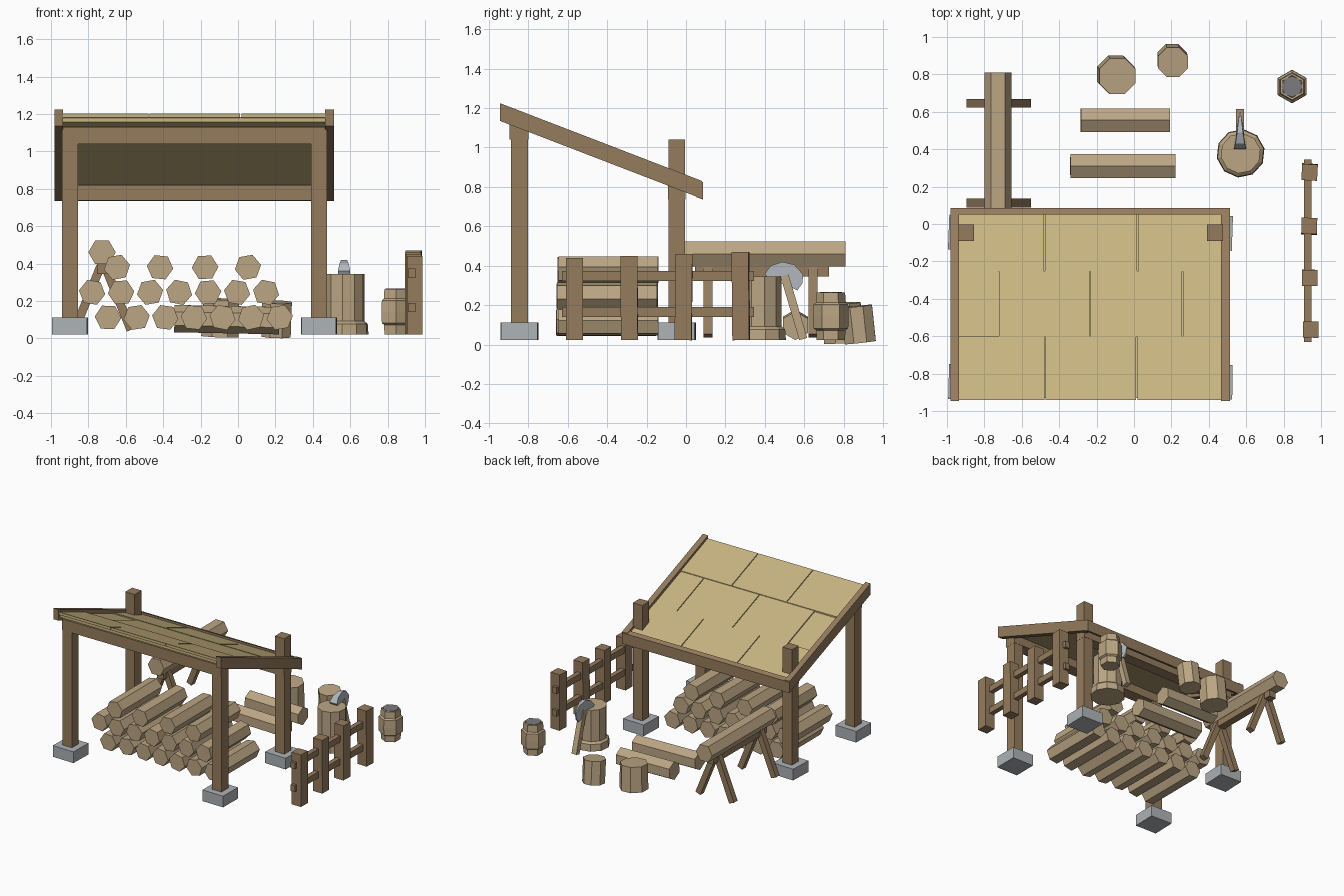
import bpy, bmesh, math, random
from mathutils import Vector, Matrix, Euler

if "Cube" in bpy.data.objects:
    bpy.data.objects.remove(bpy.data.objects["Cube"])

random.seed(4)


def material(name, col):
    m = bpy.data.materials.new(name)
    m.diffuse_color = (*col, 1)
    m.use_nodes = True
    m.node_tree.nodes["Principled BSDF"].inputs["Base Color"].default_value = m.diffuse_color
    return m


WOOD = material("brown_wood", (0.30, 0.20, 0.11))
LOG = material("log_wood", (0.50, 0.38, 0.23))
ROOF = material("roof_board", (0.58, 0.46, 0.22))
STONE = material("stone", (0.42, 0.45, 0.47))
STEEL = material("steel", (0.45, 0.49, 0.53))
DARK = material("dark_grey", (0.20, 0.20, 0.21))


def finish(name, bm, mat, mtx=Matrix()):
    bmesh.ops.recalc_face_normals(bm, faces=bm.faces[:])
    me = bpy.data.meshes.new(name)
    bm.to_mesh(me)
    bm.free()
    me.materials.append(mat)
    ob = bpy.data.objects.new(name, me)
    ob.matrix_world = mtx
    bpy.context.collection.objects.link(ob)
    return ob


def box(name, x, y, z, mat, rot=(0, 0, 0)):
    """Box from (min, max) pairs, turned about its own centre."""
    bm = bmesh.new()
    bmesh.ops.create_cube(bm, size=1)
    bmesh.ops.scale(bm, vec=(x[1] - x[0], y[1] - y[0], z[1] - z[0]), verts=bm.verts[:])
    c = Vector((sum(x) / 2, sum(y) / 2, sum(z) / 2))
    return finish(name, bm, mat, Matrix.Translation(c) @ Euler(rot).to_matrix().to_4x4())


def turned(name, profile, n, mat, loc, rot=(0, 0, 0), phase=0.0):
    """Faceted round part from (radius, height) rings, capped both ends."""
    bm = bmesh.new()
    rings = [[bm.verts.new((r * math.cos(phase + i * math.tau / n),
                            r * math.sin(phase + i * math.tau / n), h)) for i in range(n)]
             for r, h in profile]
    for a, b in zip(rings, rings[1:]):
        for i in range(n):
            j = (i + 1) % n
            bm.faces.new((a[i], a[j], b[j], b[i]))
    bm.faces.new(rings[0])
    bm.faces.new(rings[-1])
    return finish(name, bm, mat, Matrix.Translation(loc) @ Euler(rot).to_matrix().to_4x4())


def roof_z(y):
    return 1.225 - 0.385 * (y + 0.945)


def slab(name, x, y, drop, thick, mat):
    """Sloping board following the roof pitch, with plumb-cut ends."""
    bm = bmesh.new()
    sides = []
    for xx in x:
        sides.append([bm.verts.new((xx, yy, roof_z(yy) - d)) for yy, d in
                      ((y[0], drop), (y[1], drop), (y[1], drop + thick), (y[0], drop + thick))])
    a, b = sides
    bm.faces.new(a)
    bm.faces.new(b)
    for i in range(4):
        j = (i + 1) % 4
        bm.faces.new((a[i], a[j], b[j], b[i]))
    return finish(name, bm, mat)


def bar(name, a, b, w, d, mat):
    """Square bar between two points."""
    a, b = Vector(a), Vector(b)
    v = b - a
    bm = bmesh.new()
    bmesh.ops.create_cube(bm, size=1)
    bmesh.ops.scale(bm, vec=(w, d, v.length), verts=bm.verts[:])
    q = v.to_track_quat('Z', 'Y').to_matrix().to_4x4()
    return finish(name, bm, mat, Matrix.Translation((a + b) / 2) @ q)


# shelter posts on stone footings
for side, px in (("left", -0.898), ("right", 0.433)):
    for end, py, top in (("front", -0.845, 1.05), ("back", -0.047, 1.04)):
        box(f"{end}_{side}_post", (px - .042, px + .042), (py - .043, py + .043), (.08, top), WOOD)
        box(f"{end}_{side}_footing", (px - .093, px + .093), (py - .093, py + .093), (.022, .112),
            STONE, (0, 0, random.uniform(-.05, .05)))

# beams across the posts
box("front_beam", (-.94, .476), (-.895, -.80), (1.04, 1.13), WOOD)
box("back_beam", (-.94, .476), (-.092, -.002), (.737, .82), WOOD)

# roof frame
slab("left_rafter", (-.98, -.935), (-.945, .082), 0, .09, WOOD)
slab("right_rafter", (.465, .512), (-.945, .082), 0, .09, WOOD)
slab("eave_board", (-.98, .512), (.05, .085), 0.005, .088, WOOD)

# three courses of roof sheets with narrow joints
slab("roof_deck", (-.937, .467), (-.93, .052), .035, .028, ROOF)
for row, (y0, y1, drop, cuts) in enumerate((
        (-.94, -.60, .020, (-.94, -.475, .015, .47)),
        (-.605, -.25, .025, (-.94, -.725, -.235, .26, .47)),
        (-.255, .052, .022, (-.94, -.48, .02, .47)))):
    for i, (x0, x1) in enumerate(zip(cuts, cuts[1:])):
        sunk = .006 if row == 1 and i == 0 else 0
        slab(f"roof_sheet_{row}_{i}", (x0 + .003, x1 - .003), (y0, y1), drop + sunk, .022, ROOF)

# stacked firewood
stack = ((.112, [-.695 + .153 * i for i in range(7)]),
         (.246, [-.78 + .155 * i for i in range(7)]),
         (.380, (-.647, -.417, -.176, .053)))
for r, (z, xs) in enumerate(stack):
    for i, x in enumerate(xs):
        j = random.uniform(-.008, .008)
        turned(f"stacked_log_{r}_{i}", ((.071, -.253), (.071, .253)), 6, LOG,
               (x, -.40 + j, z), (math.pi / 2, 0, 0), random.uniform(-.25, .25))

# logs lying on the ground
for i, (x, y, ln) in enumerate(((-.06, .31, .56), (-.047, .555, .475))):
    turned(f"ground_log_{i}", ((.073, -ln / 2), (.073, ln / 2)), 6, LOG,
           (x, y, .10), (0, math.pi / 2 + .02, 0))

# short cut stumps
turned("large_stump", ((.108, 0), (.104, .20)), 8, LOG, (-.097, .80, .01), (.05, .04, 0), .39)
turned("small_stump", ((.085, 0), (.086, .185)), 8, LOG, (.203, .885, .01), (.11, .03, 0), .39)

# chopping block with flared foot
turned("chopping_block", ((.130, 0), (.126, .055), (.108, .07), (.108, .322)), 10, LOG,
       (.57, .378, .022), phase=.2)

# axe: tapered head and leaning handle
head = ((.40, .36), (.43, .40), (.49, .42), (.55, .405), (.595, .355),
        (.59, .31), (.565, .275), (.50, .305), (.42, .325))
bm = bmesh.new()
faces = [[bm.verts.new((.567 + s * (.033 - .15 * (y - .40)) * (1 - 3.5 * max(0, z - .36)), y, z))
          for y, z in head] for s in (-1, 1)]
for f in faces:
    bm.faces.new(f)
for i in range(len(head)):
    j = (i + 1) % len(head)
    bm.faces.new((faces[0][i], faces[0][j], faces[1][j], faces[1][i]))
finish("axe_head", bm, STEEL)
bar("axe_handle", (.567, .50, .35), (.567, .595, .028), .042, .042, LOG)

# small six-sided barrel with dark lid
turned("barrel", ((.072, 0), (.074, .05), (.088, .06), (.090, .12), (.088, .18), (.076, .19),
                  (.072, .243), (.060, .243), (.058, .225)), 6, LOG, (.845, .735, .022),
       phase=math.pi / 2)
turned("barrel_lid", ((.056, .225), (.056, .245)), 8, DARK, (.845, .735, .022))

# fence
for i, (y, x, top) in enumerate(((-.565, .945, .44), (-.288, .94, .45),
                                 (-.012, .937, .46), (.278, .939, .47))):
    box(f"fence_post_{i}", (x - .042, x + .042), (y - .043, y + .043), (.022, top), WOOD,
        (random.uniform(-.015, .015), 0, random.uniform(-.06, .06)))
for n, z in (("lower", .165), ("upper", .348)):
    box(f"{n}_fence_rail", (.910, .948), (-.63, .345), (z - .025, z + .025), WOOD)

# sawhorse carrying a long log
box("sawhorse_beam", (-.753, -.693), (.045, .725), (.345, .40), WOOD)
for i, y in enumerate((.112, .645)):
    for side, s in (("left", -1), ("right", 1)):
        bar(f"sawhorse_{side}_leg_{i}", (-.723 + s * .012, y, .385), (-.723 + s * .150, y, .045),
            .046, .046, WOOD)
turned("sawhorse_log", ((.073, -.36), (.073, .36)), 6, LOG, (-.727, .45, .46), (math.pi / 2, 0, 0))
bpy.data.objects["sawhorse_log"].scale = (1, 1, 1.13)
bpy.data.objects["sawhorse_log"].location.y = .402
